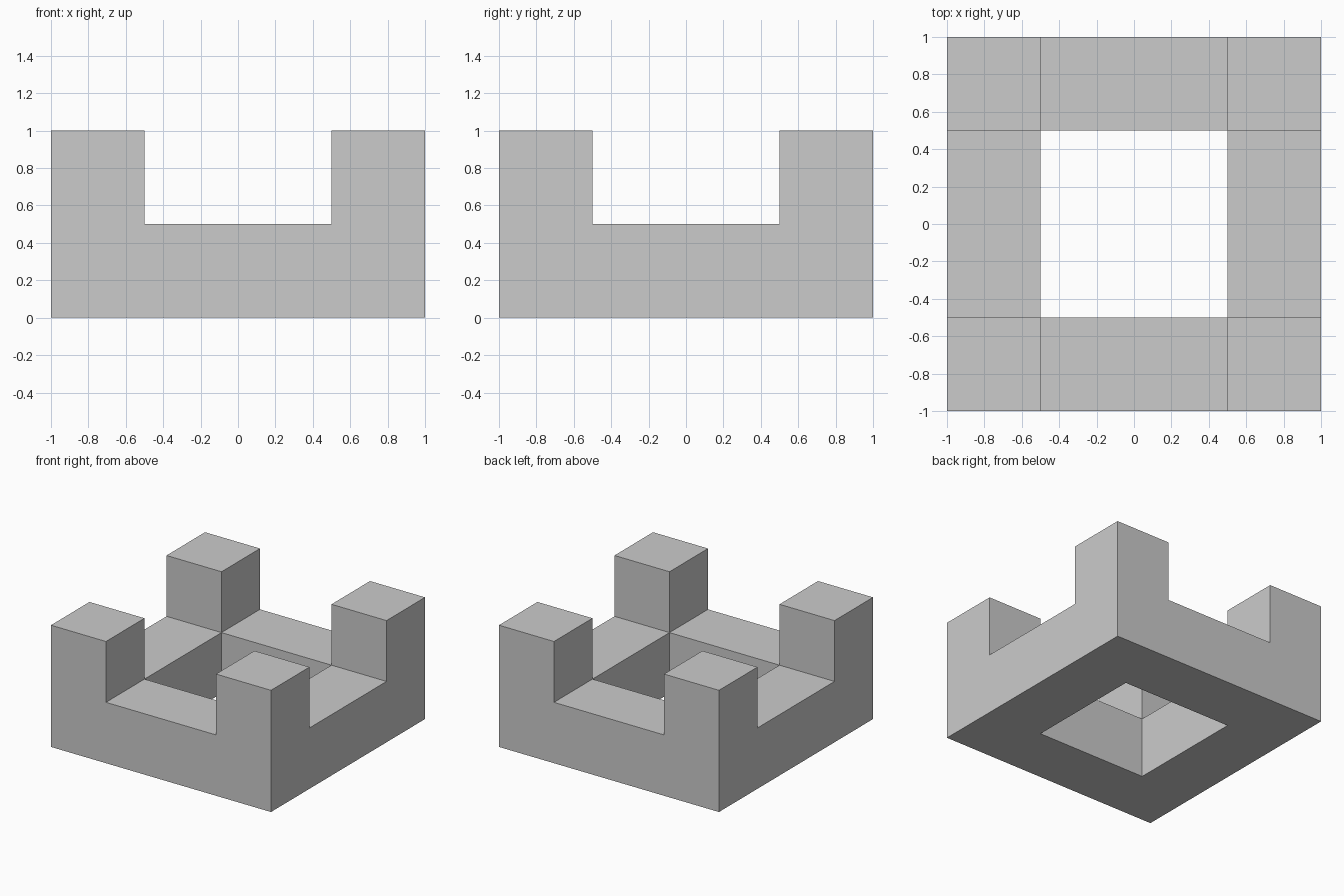
import bpy
import bmesh
import math

if "Cube" in bpy.data.objects:
    bpy.data.objects.remove(bpy.data.objects["Cube"])

# Grid lines of the block: square ring with a raised post on each corner
XY = (-1.0, -0.5, 0.5, 1.0)
Z = (0.0, 0.5, 1.0)


def solid(i, j, k):
    """True where the cell is filled: ring below, corner posts above."""
    if not (0 <= i < 3 and 0 <= j < 3 and 0 <= k < 2):
        return False
    if k == 0:
        return (i, j) != (1, 1)
    return i != 1 and j != 1


bm = bmesh.new()

# Outer skin: one quad wherever a filled cell meets an empty one
for i in range(3):
    for j in range(3):
        for k in range(2):
            if not solid(i, j, k):
                continue
            for axis in range(3):
                for side in (0, 1):
                    step = [0, 0, 0]
                    step[axis] = 1 if side else -1
                    if solid(i + step[0], j + step[1], k + step[2]):
                        continue
                    u, v = (axis + 1) % 3, (axis + 2) % 3
                    ring = []
                    for a, b in ((0, 0), (1, 0), (1, 1), (0, 1)):
                        c = [i, j, k]
                        c[axis] += side
                        c[u] += a
                        c[v] += b
                        ring.append(bm.verts.new((XY[c[0]], XY[c[1]], Z[c[2]])))
                    bm.faces.new(ring if side else ring[::-1])

bmesh.ops.remove_doubles(bm, verts=bm.verts[:], dist=0.0001)

# Merge the flat outer walls, leaving the underside ring split around its hole
walls = [e for e in bm.edges if any(v.co.z > 0.01 for v in e.verts)]
bmesh.ops.dissolve_limit(bm, angle_limit=math.radians(1),
                         verts=bm.verts[:], edges=walls)
bmesh.ops.recalc_face_normals(bm, faces=bm.faces[:])

mesh = bpy.data.meshes.new("corner_post_base")
bm.to_mesh(mesh)
bm.free()
base = bpy.data.objects.new("corner_post_base", mesh)
bpy.context.collection.objects.link(base)
